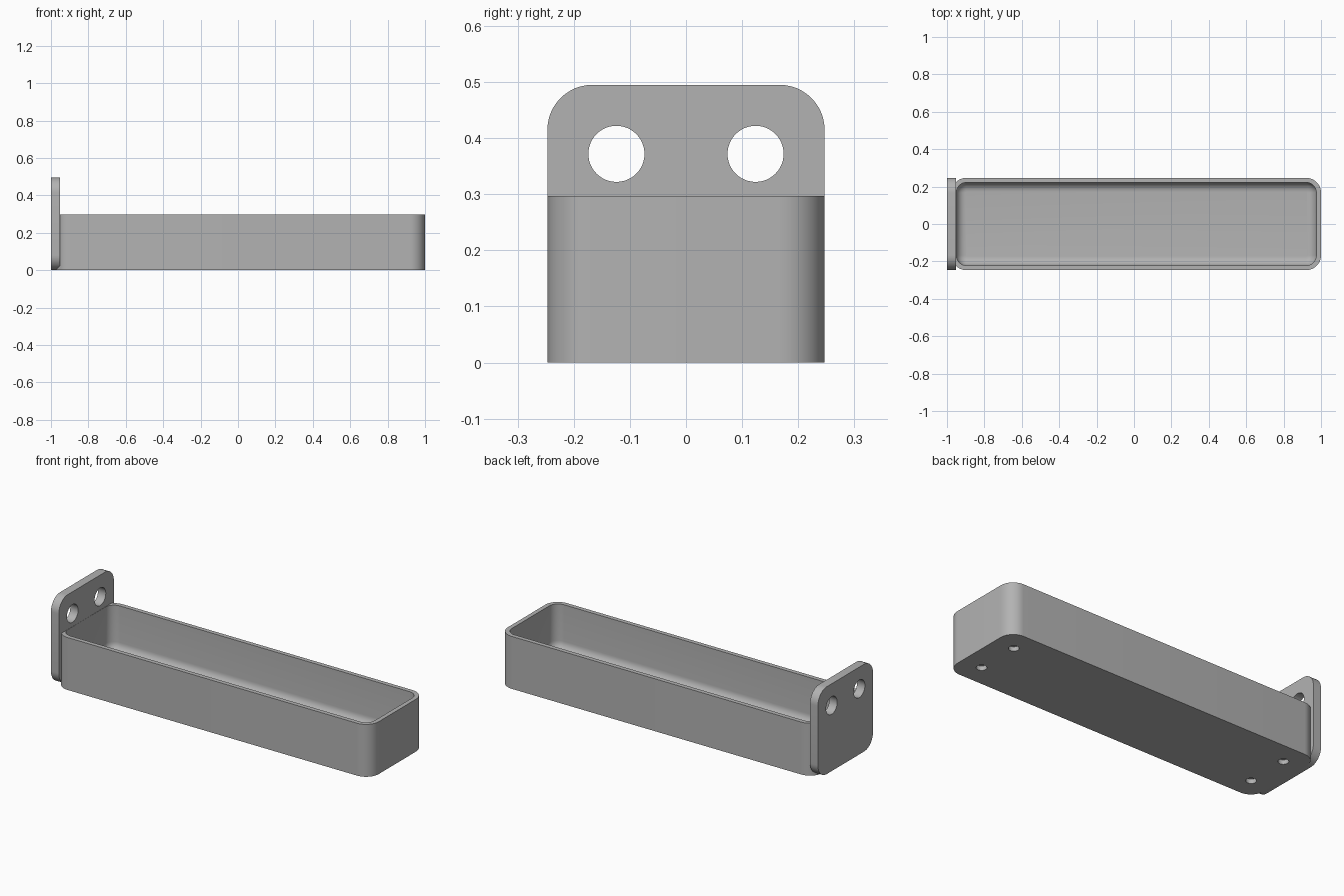
import bpy, bmesh
from math import sin, cos, pi, radians

cube = bpy.data.objects.get("Cube")
if cube:
    bpy.data.objects.remove(cube, do_unlink=True)

COLOR = (0.45, 0.45, 0.45, 1)
grey = bpy.data.materials.new("plain grey")
grey.use_nodes = True
grey.diffuse_color = COLOR
grey.node_tree.nodes["Principled BSDF"].inputs["Base Color"].default_value = COLOR

HALF_W = 0.247      # half depth of both parts
TRAY_L, TRAY_R = -0.975, 1.0
RIM, PLATE_TOP = 0.297, 0.495
WALL, FLOOR, FILLET = 0.025, 0.04, 0.05
CORNER = 0.08


def rounded_rect(u0, u1, v0, v1, r, steps=12):
    """Outline of a rounded rectangle, counter-clockwise."""
    centres = [(u1 - r, v1 - r), (u0 + r, v1 - r), (u0 + r, v0 + r), (u1 - r, v0 + r)]
    return [(cu + r * cos((q + i / steps) * pi / 2), cv + r * sin((q + i / steps) * pi / 2))
            for q, (cu, cv) in enumerate(centres) for i in range(steps + 1)]


def loft(name, rings):
    """Skin a list of point rings and cap both ends."""
    bm = bmesh.new()
    loops = [[bm.verts.new(p) for p in ring] for ring in rings]
    n = len(loops[0])
    for a, b in zip(loops, loops[1:]):
        for i in range(n):
            j = (i + 1) % n
            bm.faces.new((a[i], a[j], b[j], b[i]))
    bm.faces.new(loops[0][::-1])
    bm.faces.new(loops[-1])
    bmesh.ops.recalc_face_normals(bm, faces=bm.faces)
    mesh = bpy.data.meshes.new(name)
    bm.to_mesh(mesh)
    bm.free()
    mesh.materials.append(grey)
    obj = bpy.data.objects.new(name, mesh)
    bpy.context.collection.objects.link(obj)
    return obj


def select(obj):
    bpy.ops.object.select_all(action='DESELECT')
    obj.select_set(True)
    bpy.context.view_layer.objects.active = obj


def drill(obj, centre, radius, depth, rotation=(0, 0, 0)):
    """Cut a round hole and discard the cutter."""
    bpy.ops.mesh.primitive_cylinder_add(vertices=48, radius=radius, depth=depth,
                                        location=centre, rotation=rotation)
    cutter = bpy.context.object
    cutter.data.materials.append(grey)
    select(obj)
    mod = obj.modifiers.new("hole", 'BOOLEAN')
    mod.operation, mod.solver, mod.object = 'DIFFERENCE', 'EXACT', cutter
    bpy.ops.object.modifier_apply(modifier=mod.name)
    bpy.data.objects.remove(cutter, do_unlink=True)


def tray_ring(inset, z):
    pts = rounded_rect(TRAY_L + inset, TRAY_R - inset, -HALF_W + inset, HALF_W - inset, CORNER - inset)
    return [(x, y, z) for x, y in pts]


# Tray: outer wall, rim, inner wall and a filleted floor
rings = [tray_ring(0, 0), tray_ring(0, RIM), tray_ring(WALL, RIM)]
for k in range(9):
    a = k / 8 * pi / 2
    rings.append(tray_ring(WALL + FILLET * (1 - cos(a)), FLOOR + FILLET * (1 - sin(a))))
tray = loft("tray", rings)

# Mounting plate at the end of the tray
outline = rounded_rect(-HALF_W, HALF_W, 0, PLATE_TOP, CORNER)
plate = loft("mounting_plate", [[(x, y, z) for y, z in outline] for x in (-1, -0.951)])

# Screw holes through the plate, blind recesses under the tray
for y in (-0.124, 0.124):
    drill(plate, (-0.975, y, 0.372), 0.05, 0.2, (0, pi / 2, 0))
    for x in (-0.86, 0.88):
        drill(tray, (x, y, 0), 0.027, 0.05)

for obj in (tray, plate):
    select(obj)
    bpy.ops.object.shade_smooth_by_angle(angle=radians(30))
